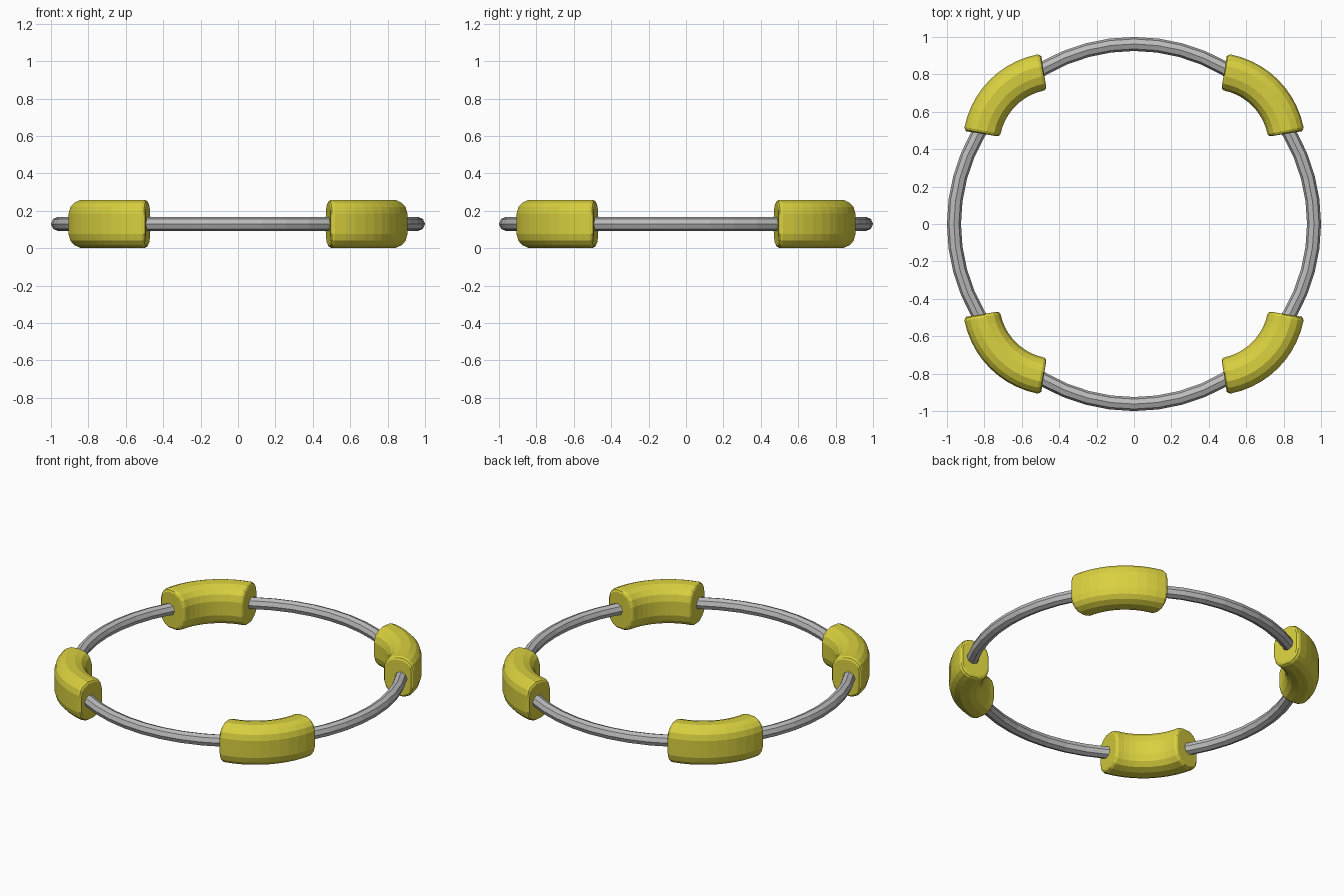
import bpy, bmesh, math

if "Cube" in bpy.data.objects:
    bpy.data.objects.remove(bpy.data.objects["Cube"])

CENTRE_Z = 0.13


def material(name, color):
    m = bpy.data.materials.new(name)
    m.diffuse_color = (*color, 1)
    m.use_nodes = True
    m.node_tree.nodes["Principled BSDF"].inputs["Base Color"].default_value = m.diffuse_color
    return m


yellow = material("yellow_foam", (0.69, 0.63, 0.05))
grey = material("grey_metal", (0.50, 0.50, 0.50))


def make_object(name, bm, mat):
    bmesh.ops.recalc_face_normals(bm, faces=bm.faces)
    mesh = bpy.data.meshes.new(name)
    bm.to_mesh(mesh)
    bm.free()
    mesh.materials.append(mat)
    obj = bpy.data.objects.new(name, mesh)
    bpy.context.collection.objects.link(obj)
    return obj


# Thin round hoop
bpy.ops.mesh.primitive_torus_add(
    major_segments=48, minor_segments=8, major_radius=0.9625,
    minor_radius=0.0375, location=(0, 0, CENTRE_Z))
hoop = bpy.context.object
hoop.name = "hoop"
hoop.data.materials.append(grey)

# Curved grip cross-section: (radius from its own arc centre, height)
upper = [(0.300, 0.045), (0.312, 0.085), (0.335, 0.112), (0.375, 0.127),
         (0.430, 0.129), (0.465, 0.113), (0.486, 0.090), (0.496, 0.055)]
profile = upper + [(r, -z) for r, z in reversed(upper)]
ARC_CENTRE = 0.42
MID_R = 0.40


def grip(name, heading):
    bm = bmesh.new()
    # Full sections along the arc, with a shrunken one at each end as a bevel
    steps = 10
    body = [(-33.5 + 67 * i / steps, 1.0) for i in range(steps + 1)]
    sections = [(-36, 0.86), (-35.2, 0.95)] + body + [(35.2, 0.95), (36, 0.86)]
    cx = ARC_CENTRE * math.sqrt(2)
    rings = []
    for angle, scale in sections:
        a = math.radians(angle)
        ring = []
        for r, z in profile:
            rr = MID_R + (r - MID_R) * scale
            ring.append(bm.verts.new((cx + rr * math.cos(a),
                                      rr * math.sin(a), z * scale)))
        rings.append(ring)
    n = len(profile)
    for a, b in zip(rings, rings[1:]):
        for i in range(n):
            j = (i + 1) % n
            bm.faces.new((a[i], a[j], b[j], b[i]))
    bm.faces.new(rings[0])
    bm.faces.new(rings[-1])
    obj = make_object(name, bm, yellow)
    obj.location.z = CENTRE_Z
    obj.rotation_euler.z = math.radians(heading)


# Four grips on the diagonals
for name, heading in (("grip_back_right", 45), ("grip_back_left", 135),
                      ("grip_front_left", 225), ("grip_front_right", 315)):
    grip(name, heading)
